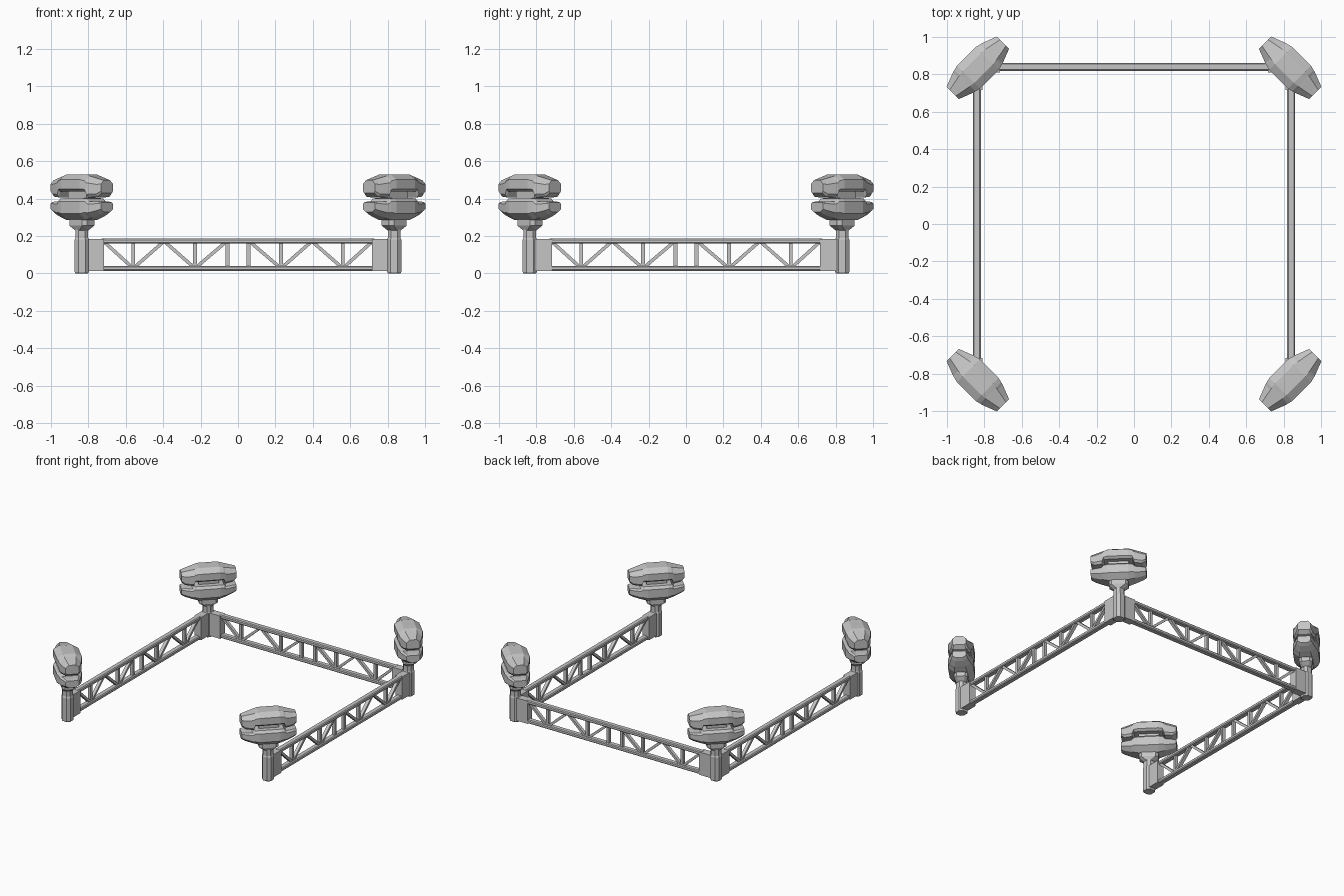
import bpy, bmesh, math
from mathutils import Matrix, Vector

if "Cube" in bpy.data.objects:
    bpy.data.objects.remove(bpy.data.objects["Cube"], do_unlink=True)

grey = bpy.data.materials.new("light_grey")
grey.use_nodes = True
colour = (0.56, 0.56, 0.56, 1)
grey.diffuse_color = colour
grey.node_tree.nodes["Principled BSDF"].inputs["Base Color"].default_value = colour


def finish(bm, name, matrix):
    bmesh.ops.recalc_face_normals(bm, faces=bm.faces)
    mesh = bpy.data.meshes.new(name)
    bm.to_mesh(mesh)
    bm.free()
    mesh.materials.append(grey)
    obj = bpy.data.objects.new(name, mesh)
    obj.matrix_world = matrix
    bpy.context.collection.objects.link(obj)
    return obj


def loft(bm, rings):
    """Skin a row of closed rings and cap both ends."""
    loops = [[bm.verts.new(p) for p in ring] for ring in rings]
    n = len(loops[0])
    for a, b in zip(loops, loops[1:]):
        for i in range(n):
            j = (i + 1) % n
            bm.faces.new((a[i], a[j], b[j], b[i]))
    bm.faces.new(loops[0])
    bm.faces.new(loops[-1])


def box(bm, centre, size, angle=0):
    m = (Matrix.Translation(centre) @ Matrix.Rotation(angle, 4, 'Y')
         @ Matrix.Diagonal((*size, 1)))
    bmesh.ops.create_cube(bm, size=1, matrix=m)


def chamfered_ring(z, hx, hy, cut):
    """Rectangle with cut corners at height z."""
    a, b = hx - cut, hy - cut
    return [(hx, -b, z), (hx, b, z), (a, hy, z), (-a, hy, z),
            (-hx, b, z), (-hx, -b, z), (-a, -hy, z), (a, -hy, z)]


def shell_rings(half):
    """Cross-sections of a pod shell: distance, half width, inner and outer height."""
    full = [(-t, w, i, o) for t, w, i, o in reversed(half)] + half
    rings = []
    for t, w, i, o in full:
        side = o + (i - o) * 0.3
        lip = i + (o - i) * 0.15
        right = [(w * 0.5, o), (w, side), (w, lip), (w * 0.8, i)]
        rings.append([(t, y, z) for y, z in right]
                     + [(t, -y, z) for y, z in reversed(right)])
    return rings


UPPER = [(0.07, 0.087, 0.437, 0.529), (0.098, 0.08, 0.437, 0.521),
         (0.11, 0.077, 0.406, 0.518), (0.165, 0.056, 0.41, 0.504),
         (0.19, 0.046, 0.43, 0.498)]
LOWER = [(0.07, 0.087, 0.402, 0.285), (0.1, 0.079, 0.4, 0.294),
         (0.115, 0.074, 0.383, 0.298), (0.165, 0.056, 0.383, 0.315),
         (0.19, 0.046, 0.38, 0.328)]
CORNER = 0.835


def pod(name, sx, sy):
    place = (Matrix.Translation((sx * CORNER, sy * CORNER, 0))
             @ Matrix.Rotation(math.atan2(sy, sx) - math.pi / 2, 4, 'Z'))
    # two clam-like shells joined by a core
    for part, half in (("upper_shell", UPPER), ("lower_shell", LOWER)):
        bm = bmesh.new()
        loft(bm, shell_rings(half))
        finish(bm, f"{name}_{part}", place)
    bm = bmesh.new()
    box(bm, (0, 0, 0.415), (0.14, 0.07, 0.07))
    finish(bm, name + "_core", place)
    # flared neck under the shells
    bm = bmesh.new()
    loft(bm, [chamfered_ring(0.23, 0.034, 0.034, 0.018),
              chamfered_ring(0.255, 0.066, 0.046, 0.018),
              chamfered_ring(0.295, 0.066, 0.046, 0.018)])
    finish(bm, name + "_neck", place)
    # corner post
    bm = bmesh.new()
    loft(bm, [chamfered_ring(z, h, h, h * 0.5)
              for z, h in ((0, 0.034), (0.008, 0.038), (0.18, 0.038),
                           (0.19, 0.034), (0.24, 0.034))])
    finish(bm, name + "_post", Matrix.Translation((sx * CORNER, sy * CORNER, 0)))


def truss(name, angle):
    place = Matrix.Rotation(angle, 4, 'Z')
    y, low, high = 0.84, 0.027, 0.172
    # chords with chamfered edges
    bm = bmesh.new()
    for z in (low, high):
        ring = chamfered_ring(0, 0.021, 0.0135, 0.006)
        loft(bm, [[(x, y + a, z + b) for a, b, _ in ring] for x in (-0.73, 0.73)])
    finish(bm, name + "_chords", place)
    # uprights and diagonals
    bm = bmesh.new()
    stops = [(0.06, high), (0.23, low), (0.395, high), (0.56, low), (0.72, high)]
    for s in (-1, 1):
        for x in (0.056, 0.23, 0.56):
            box(bm, (s * x, y, 0.1), (0.02, 0.024, 0.14))
        for (xa, za), (xb, zb) in zip(stops, stops[1:]):
            a, b = Vector((s * xa, y, za)), Vector((s * xb, y, zb))
            d = b - a
            box(bm, (a + b) / 2, (d.length, 0.024, 0.018), -math.atan2(d.z, d.x))
    finish(bm, name + "_braces", place)
    # end plates that join the posts
    bm = bmesh.new()
    for s in (-1, 1):
        box(bm, (s * 0.773, y - 0.003, 0.0985), (0.115, 0.056, 0.171))
    finish(bm, name + "_end_plates", place)


for side, sx in (("left", 1), ("right", -1)):
    for end, sy in (("front", -1), ("back", 1)):
        pod(f"{end}_{side}_pod", sx, sy)

truss("back_truss", 0)
truss("right_truss", math.pi / 2)
truss("left_truss", -math.pi / 2)
